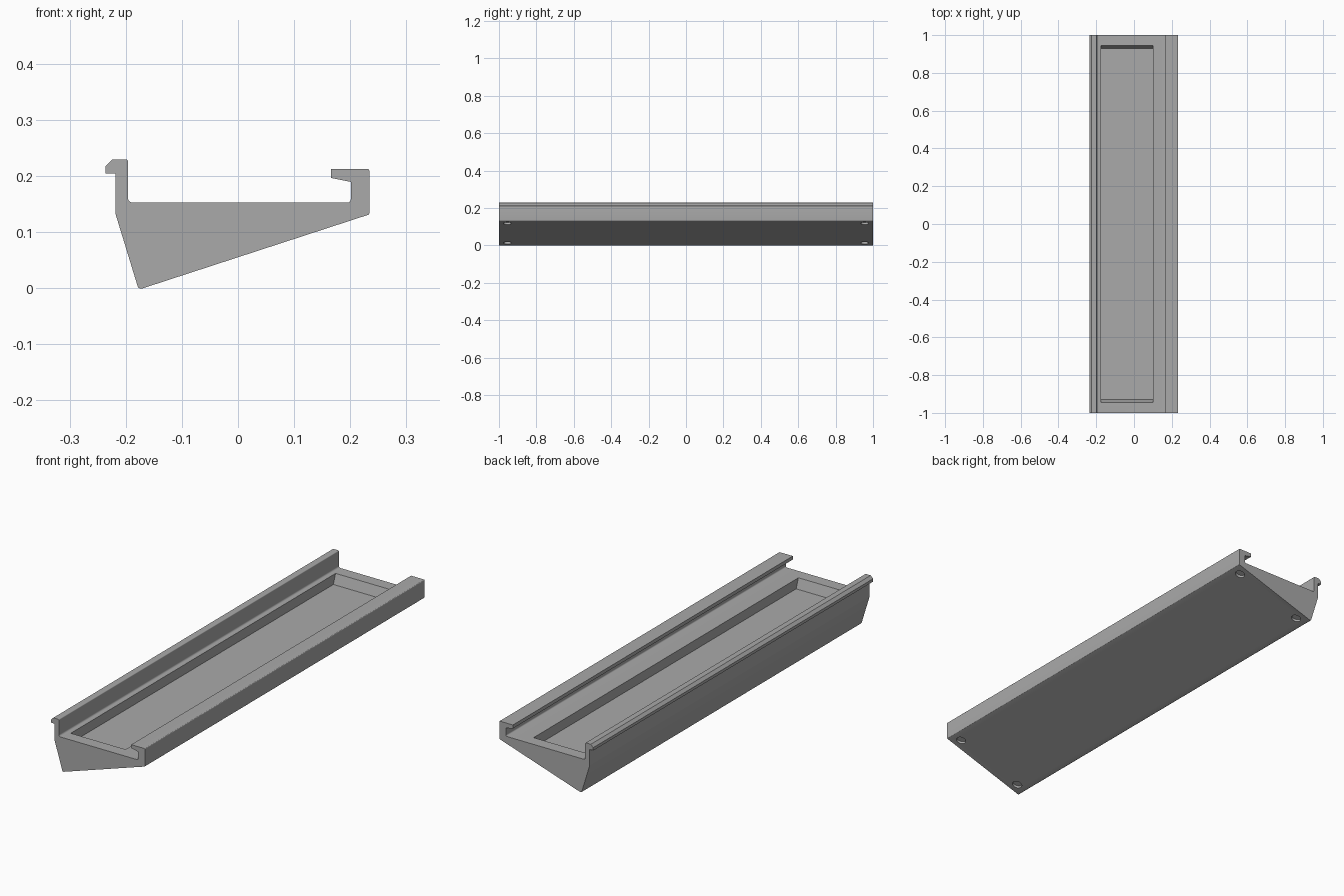
import bpy, bmesh, math
from mathutils import Vector, Matrix

if "Cube" in bpy.data.objects:
    bpy.data.objects.remove(bpy.data.objects["Cube"])

grey = bpy.data.materials.new("plain grey")
grey.use_nodes = True
COLOUR = (0.4, 0.4, 0.4, 1)
grey.diffuse_color = COLOUR
grey.node_tree.nodes["Principled BSDF"].inputs["Base Color"].default_value = COLOUR


def make_object(name, bm):
    bmesh.ops.recalc_face_normals(bm, faces=bm.faces)
    mesh = bpy.data.meshes.new(name)
    bm.to_mesh(mesh)
    bm.free()
    mesh.materials.append(grey)
    obj = bpy.data.objects.new(name, mesh)
    bpy.context.collection.objects.link(obj)
    return obj


def rounded(corners, steps=5):
    """Replace each (x, z, radius) corner by a small arc."""
    points = []
    for i, (x, z, r) in enumerate(corners):
        here = Vector((x, z))
        if r == 0:
            points.append(here)
            continue
        a = (Vector(corners[i - 1][:2]) - here).normalized()
        b = (Vector(corners[(i + 1) % len(corners)][:2]) - here).normalized()
        half = a.angle(b) / 2
        centre = here + (a + b).normalized() * r / math.sin(half)
        start = here + a * r / math.tan(half) - centre
        end = here + b * r / math.tan(half) - centre
        for k in range(steps + 1):
            t = k / steps
            points.append(centre + start.lerp(end, t).normalized() * r)
    return points


# Rail cross-section: outward lip on one side, inward hook on the other
profile = rounded([
    (-0.177, -0.003, 0.006), (0.234, 0.131, 0.003), (0.234, 0.212, 0.003),
    (0.166, 0.212, 0), (0.166, 0.196, 0), (0.201, 0.189, 0),
    (0.201, 0.152, 0.006), (-0.196, 0.152, 0.008), (-0.196, 0.229, 0.004),
    (-0.224, 0.229, 0), (-0.236, 0.217, 0), (-0.236, 0.204, 0),
    (-0.218, 0.204, 0), (-0.218, 0.131, 0.003),
])
bm = bmesh.new()
end_face = bm.faces.new([bm.verts.new((p.x, -1, p.y)) for p in profile])
grown = bmesh.ops.extrude_face_region(bm, geom=[end_face], use_keep_orig=True)
for v in grown["geom"]:
    if isinstance(v, bmesh.types.BMVert):
        v.co.y = 1
body = make_object("rail_body", bm)

# Long tray pocket with sloping ends
TOP, FLOOR, DRAFT = 0.152, 0.108, 0.016
LEFT, RIGHT, HALF = -0.174, 0.1, 0.946
bm = bmesh.new()
slope = DRAFT / (TOP - FLOOR)
rise = 0.01
outline = [(-HALF + DRAFT, FLOOR), (HALF - DRAFT, FLOOR),
           (HALF + rise * slope, TOP + rise), (-HALF - rise * slope, TOP + rise)]
side = bm.faces.new([bm.verts.new((LEFT, y, z)) for y, z in outline])
grown = bmesh.ops.extrude_face_region(bm, geom=[side], use_keep_orig=True)
for v in grown["geom"]:
    if isinstance(v, bmesh.types.BMVert):
        v.co.x = RIGHT
cutters = [make_object("pocket_cutter", bm)]

# Four round recesses, square to the sloping underside
tilt = math.atan2(0.134, 0.411)
bm = bmesh.new()
for x in (-0.13, 0.192):
    for y in (-0.955, 0.955):
        z = -0.003 + (x + 0.177) * math.tan(tilt)
        bmesh.ops.create_cone(
            bm, cap_ends=True, segments=32, radius1=0.021, radius2=0.021, depth=0.024,
            matrix=Matrix.Translation((x, y, z)) @ Matrix.Rotation(-tilt, 4, 'Y'))
cutters.append(make_object("recess_cutter", bm))

for cutter in cutters:
    cutter.hide_render = True
    cutter.hide_viewport = True
    cut = body.modifiers.new(cutter.name, 'BOOLEAN')
    cut.operation = 'DIFFERENCE'
    cut.solver = 'EXACT'
    cut.object = cutter

# Bake the cuts, then keep the small rounds smooth
bpy.context.view_layer.update()
graph = bpy.context.evaluated_depsgraph_get()
body.data = bpy.data.meshes.new_from_object(body.evaluated_get(graph))
body.modifiers.clear()
for cutter in cutters:
    bpy.data.objects.remove(cutter)
bpy.ops.object.select_all(action='DESELECT')
body.select_set(True)
bpy.context.view_layer.objects.active = body
bpy.ops.object.shade_smooth_by_angle(angle=math.radians(30))
